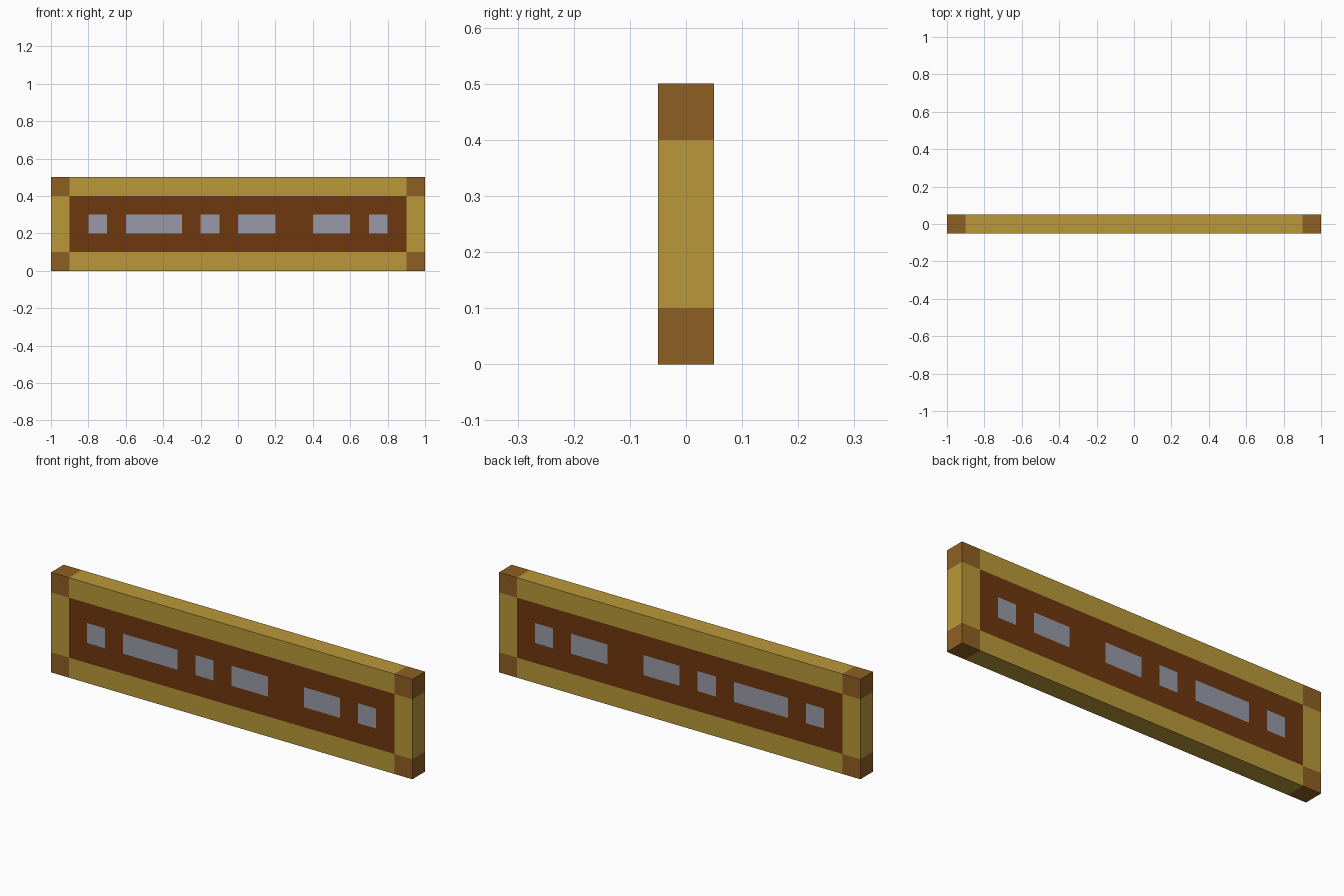
import bpy, bmesh
from mathutils import Vector

if "Cube" in bpy.data.objects:
    bpy.data.objects.remove(bpy.data.objects["Cube"])

L, D, H, B = 2.0, 0.1, 0.5, 0.1      # length, depth, height, border width
# painted slots along the panel (x start, x end), all between z 0.2 and 0.3
SLOTS = [(-0.8, -0.7), (-0.6, -0.3), (-0.2, -0.1), (0.0, 0.2), (0.4, 0.6), (0.7, 0.8)]


def srgb(r, g, b):
    lin = lambda c: c / 12.92 if c <= 0.04045 else ((c + 0.055) / 1.055) ** 2.4
    return (lin(r / 255), lin(g / 255), lin(b / 255), 1.0)


def material(name, rgb):
    m = bpy.data.materials.new(name)
    m.diffuse_color = srgb(*rgb)
    m.use_nodes = True
    m.node_tree.nodes["Principled BSDF"].inputs["Base Color"].default_value = m.diffuse_color
    return m


mats = [material("gold_border", (186, 153, 58)),
        material("corner_brown", (143, 95, 35)),
        material("panel_brown", (111, 56, 14)),
        material("slot_grey", (152, 154, 167))]

# one solid plaque, with edges cut along every colour boundary
bm = bmesh.new()
bmesh.ops.create_cube(bm, size=1)
bmesh.ops.scale(bm, vec=(L, D, H), verts=bm.verts)
bmesh.ops.translate(bm, vec=(0, 0, H / 2), verts=bm.verts)


def cut(co, no):
    bmesh.ops.bisect_plane(bm, geom=bm.verts[:] + bm.edges[:] + bm.faces[:],
                           plane_co=co, plane_no=no, dist=1e-5)


for x in [-L / 2 + B, L / 2 - B] + [x for s in SLOTS for x in s]:
    cut(Vector((x, 0, 0)), Vector((1, 0, 0)))
for z in (B, 0.2, 0.3, H - B):
    cut(Vector((0, 0, z)), Vector((0, 0, 1)))

# colour by position: corners, border, panel, slots
for f in bm.faces:
    c = f.calc_center_median()
    end_x = abs(c.x) > L / 2 - B
    end_z = abs(c.z - H / 2) > H / 2 - B
    if end_x and end_z:
        f.material_index = 1
    elif end_x or end_z:
        f.material_index = 0
    elif 0.2 < c.z < 0.3 and any(a < c.x < b for a, b in SLOTS):
        f.material_index = 3
    else:
        f.material_index = 2

mesh = bpy.data.meshes.new("plaque")
bm.to_mesh(mesh)
bm.free()
for m in mats:
    mesh.materials.append(m)
obj = bpy.data.objects.new("plaque", mesh)
bpy.context.collection.objects.link(obj)
